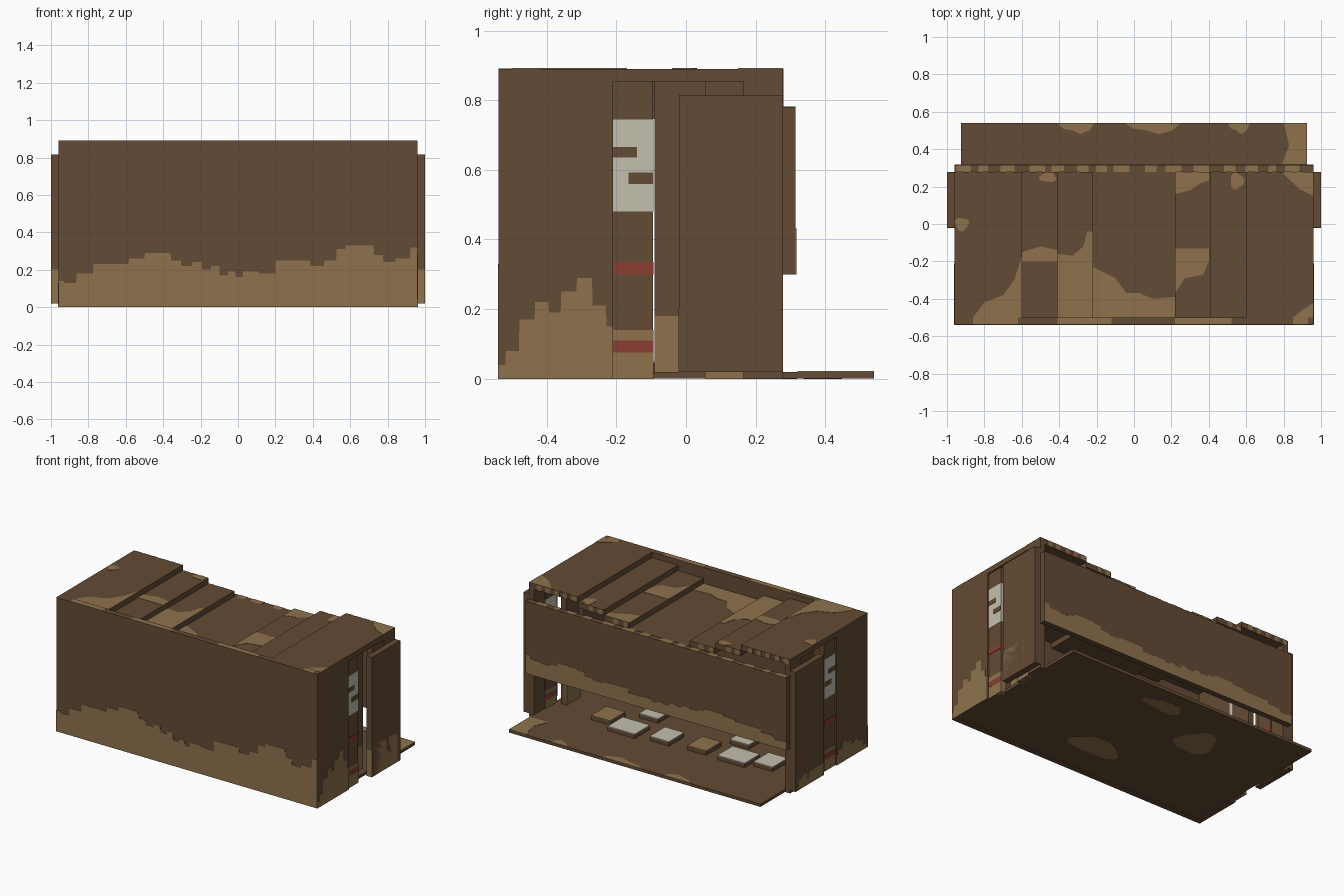
import bpy, bmesh, math, random
from mathutils import Vector

random.seed(4)
cube = bpy.data.objects.get("Cube")
if cube:
    bpy.data.objects.remove(cube, do_unlink=True)


def material(name, rgb):
    m = bpy.data.materials.new(name)
    m.use_nodes = True
    m.diffuse_color = (*rgb, 1)
    m.node_tree.nodes["Principled BSDF"].inputs["Base Color"].default_value = (*rgb, 1)
    return m


BROWN = material("dark_brown", (.127, .07, .035))
TAN = material("dry_tan", (.275, .171, .076))
WHITE = material("chalk_white", (.55, .53, .43))
RED = material("faded_red", (.26, .048, .032))


def finish(name, bm, mat):
    bmesh.ops.recalc_face_normals(bm, faces=bm.faces)
    mesh = bpy.data.meshes.new(name)
    bm.to_mesh(mesh)
    bm.free()
    mesh.materials.append(mat)
    ob = bpy.data.objects.new(name, mesh)
    bpy.context.collection.objects.link(ob)
    return ob


def box(name, x, y, z, mat=BROWN):
    """Box from three (low, high) ranges."""
    bm = bmesh.new()
    bmesh.ops.create_cube(bm, size=1)
    for v in bm.verts:
        v.co = Vector([(a + b) / 2 + c * (b - a) for c, (a, b) in zip(v.co, (x, y, z))])
    return finish(name, bm, mat)


def plate(name, pts, axis, at, mat=TAN, thick=.002):
    """Thin prism: outline in the two other axes, raised along axis."""
    def place(u, v):
        c = [u, v]
        c.insert(axis, at)
        return Vector(c)
    bm = bmesh.new()
    face = bm.faces.new([bm.verts.new(place(u, v)) for u, v in pts])
    ext = bmesh.ops.extrude_face_region(bm, geom=[face])
    for v in ext["geom"]:
        if isinstance(v, bmesh.types.BMVert):
            v.co[axis] += thick
    return finish(name, bm, mat)


def ragged(name, pts, base, axis, at, thick=.002):
    """Stepped painted band standing on a base line."""
    top = []
    for (u, v), (u2, v2) in zip(pts, pts[1:]):
        m = (u + u2) / 2
        top += [(u, v), (m, v), (m + .002, v2)]
    top.append(pts[-1])
    plate(name, [(pts[0][0], base)] + top + [(pts[-1][0], base)], axis, at, TAN, thick)


def blob(name, cx, cy, rx, ry, z):
    """Wobbly rounded patch lying flat."""
    pts = []
    ph = random.uniform(0, 6)
    for i in range(28):
        a = i * math.tau / 28
        r = .88 + .12 * math.sin(3 * a + ph)
        pts.append((cx + rx * r * math.cos(a), cy + ry * r * math.sin(a)))
    plate(name, pts, 2, z)


# Floor and long walls
box("floor", (-.925, .925), (-.5, .54), (.001, .02))
box("front_wall", (-.96, .96), (-.538, -.5), (0, .89))
box("back_panel", (-.96, .96), (.278, .315), (.3, .78))
skirt = [(-.96, .14), (-.9, .13), (-.83, .18), (-.72, .23), (-.62, .23), (-.55, .26),
         (-.45, .29), (-.38, .29), (-.34, .25), (-.27, .22), (-.22, .24), (-.17, .2),
         (-.12, .22), (-.08, .17), (-.03, .19), (0, .16), (.05, .19), (.17, .18),
         (.23, .25), (.35, .25), (.42, .22), (.5, .25), (.55, .31), (.6, .33),
         (.7, .33), (.75, .28), (.8, .24), (.88, .26), (.96, .32)]
ragged("front_mud", skirt, 0, 1, -.54)
ragged("back_mud", [(x, .3 + v * .4) for x, v in skirt], .3, 1, .315)

# Roof slabs, stepping down to the middle
T = .036
TOP = .89
box("roof_middle", (-.22, .22), (-.5, .278), (TOP - 4 * T, TOP - 3 * T))
for s, side in ((1, "left"), (-1, "right")):
    for k, (a, b) in enumerate(((.6, .96), (.41, .6), (.22, .41))):
        xr = sorted((s * a, s * b))
        top = TOP - k * T
        box(f"{side}_roof_{k}", xr, (-.5, .278), (top - T, top))
        # Broken stripes on the slab edge
        x = xr[0] + .01
        while x < xr[1] - .05:
            box(f"{side}_roof_stripe", (x, x + .035), (.278, .28), (top - T, top), TAN)
            x += random.uniform(.06, .08)
x = -.95
while x < .9:
    w = random.uniform(.03, .09)
    box("back_panel_stripe", (x, x + w), (.278, .315), (.78, .782), TAN)
    x += w + random.uniform(.03, .09)

# Painted roof patches
low, mid, step = TOP - 3 * T, TOP - 2 * T, TOP - T
plate("right_step_patch", [(-.41, -.5), (-.22, -.5), (-.22, -.04), (-.25, -.04),
                           (-.27, -.12), (-.33, -.17), (-.41, -.16)], 2, mid)
plate("middle_patch", [(-.22, -.5), (.22, -.5), (.22, -.39), (.1, -.4), (.03, -.37),
                       (-.04, -.37), (-.1, -.29), (-.18, -.25), (-.22, -.23)], 2, low)
plate("right_outer_patch", [(-.86, -.5), (-.6, -.5), (-.6, -.17), (-.64, -.3),
                            (-.7, -.38), (-.8, -.42)], 2, TOP)
plate("right_high_patch", [(-.6, -.2), (-.41, -.2), (-.41, -.14), (-.5, -.12),
                           (-.6, -.15)], 2, step)
plate("left_step_patch", [(.22, -.37), (.27, -.29), (.37, -.27), (.4, -.2),
                          (.4, -.13), (.22, -.13)], 2, mid)
plate("left_back_patch", [(.22, .16), (.3, .18), (.36, .22), (.4, .23),
                          (.4, .278), (.22, .278)], 2, mid)
plate("left_corner_patch", [(.79, .278), (.88, .19), (.96, .15), (.96, .278)], 2, TOP)
plate("left_front_patch", [(.85, -.5), (.96, -.5), (.96, -.42), (.9, -.46)], 2, TOP)
blob("right_end_patch", -.92, 0, .04, .04, TOP)
blob("right_back_patch", -.46, .25, .05, .03, step)
blob("left_back_spot", .55, .23, .04, .05, step)
for a, b in ((-.86, -.62), (-.41, -.12), (.22, .52), (.85, .93)):
    box("front_wall_top_stripe", (a, b), (-.538, -.5), (TOP, TOP + .001), TAN)

# Floor patches, upper and lower
plate("floor_corner_patch", [(.8, .54), (.83, .42), (.79, .32), (.925, .32), (.925, .54)], 2, .02)
for cx, w in ((-.31, .1), (.1, .15), (.56, .06)):
    plate("floor_edge_patch", [(cx - w, .54), (cx - w * .7, .51), (cx - w * .2, .5),
                               (cx + w * .2, .48), (cx + w * .7, .5), (cx + w, .54)], 2, .02)
for cx, cy, rx, ry in ((.1, -.24, .2, .1), (-.33, .18, .14, .14), (.1, .39, .16, .06)):
    blob("underside_patch", cx, cy, rx, ry, 0)

# Ends: wall, doorway posts and outer screen, mirrored
end_mud = [(-.538, .04), (-.5, .08), (-.46, .17), (-.41, .22), (-.38, .19), (-.34, .25),
           (-.29, .29), (-.25, .21), (-.21, .15)]
screen_mud = [(-.02, .22), (.12, .22), (.145, .13), (.17, .22), (.24, .21), (.25, .04)]
for s, side in ((1, "left"), (-1, "right")):
    def at(a, b):
        return sorted((s * a, s * b))
    scale = 1 if s > 0 else .45
    box(f"{side}_end_wall", at(.922, .96), (-.5, -.21), (0, TOP - T))
    box(f"{side}_corner_post", at(.922, .96), (.165, .278), (0, TOP - T))
    box(f"{side}_screen", at(.96, 1), (-.02, .278), (.02, .815))
    box(f"{side}_inner_post", at(.84, .88), (-.09, .055), (.02, TOP - T))
    box(f"{side}_inner_post_mud", at(.838, .882), (-.09, .055), (.02, .18), TAN)
    ragged(f"{side}_end_mud", [(y, z * scale) for y, z in end_mud], 0, 0, s * .96, s * .002)
    ragged(f"{side}_screen_mud", [(y, z * scale) for y, z in screen_mud], .02, 0,
           s * .998, s * .002)
    box(f"{side}_screen_edge_mud", at(.96, 1), (-.022, -.02), (.02, .2), TAN)
    for y0 in (-.21, .055):
        y1 = y0 + .115
        box(f"{side}_post", at(.915, .95), (y0, y1), (0, TOP - T))
        for name, z, mat in (("mud", (0, .14), TAN), ("low_band", (.075, .11), RED),
                             ("high_band", (.3, .335), RED), ("sign", (.48, .745), WHITE)):
            grow = .003 if mat == RED else .002
            box(f"{side}_post_{name}", at(.915 - grow, .95 + grow), (y0 - .001, y1 + .001), z, mat)
        box(f"{side}_sign_upper_mark", at(.95, .954), (y0, y0 + .07), (.635, .665))
        box(f"{side}_sign_lower_mark", at(.95, .954), (y0 + .045, y1), (.56, .592))

# Low pads on the floor
for cx, cy, mat in ((.53, .06, TAN), (.33, .13, WHITE), (.07, .1, WHITE), (-.19, .08, TAN),
                    (-.45, .09, WHITE), (-.65, .04, WHITE), (.31, -.13, WHITE), (-.35, -.14, WHITE)):
    wide = .1 if cx in (.33, -.45) else .07
    box("floor_pad", (cx - wide, cx + wide), (cy - .08, cy + .08), (.02, .045))
    box("floor_pad_top", (cx - wide, cx + wide), (cy - .08, cy + .08), (.045, .05), mat)
